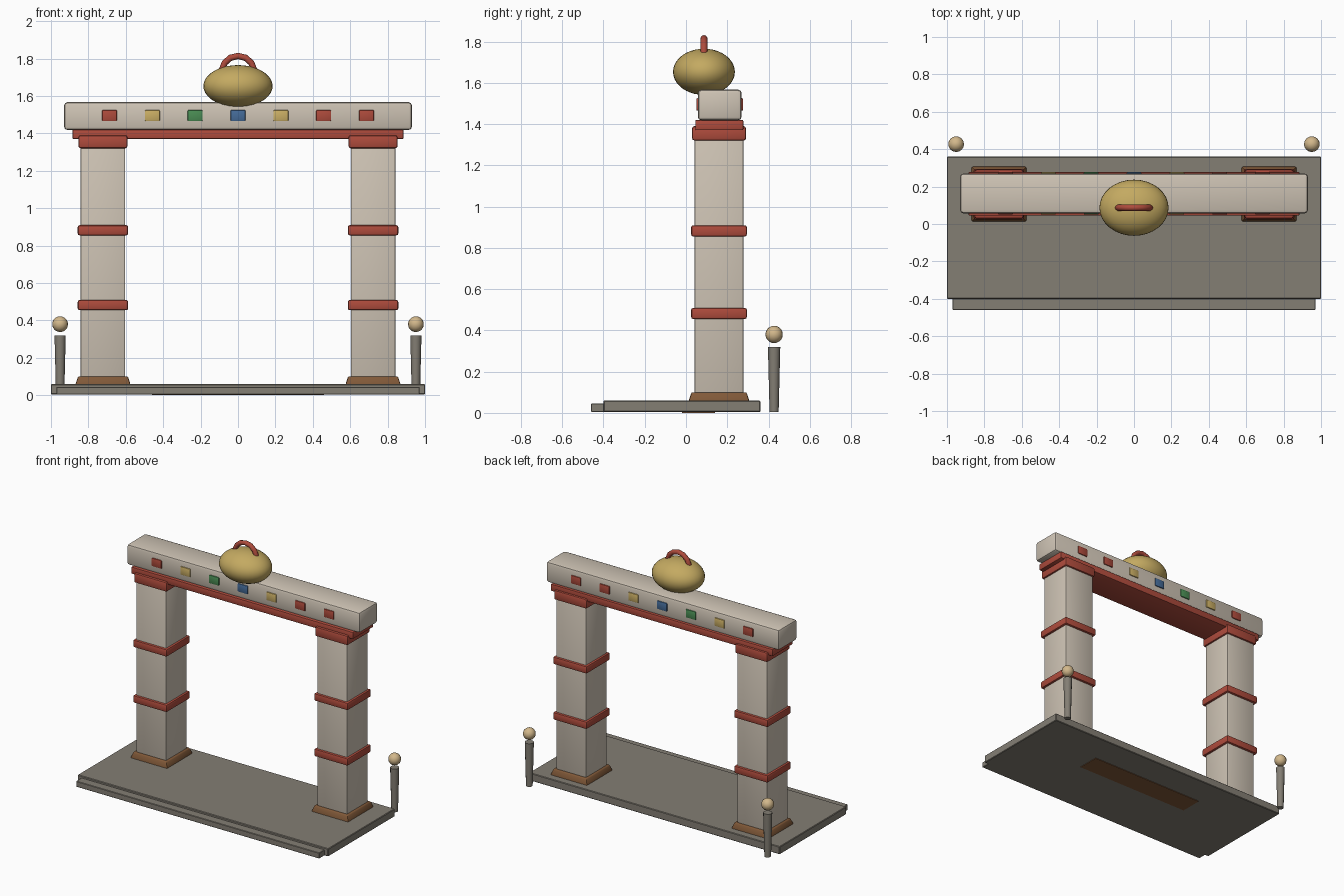
import bpy, bmesh, math
from mathutils import Vector

if "Cube" in bpy.data.objects:
    bpy.data.objects.remove(bpy.data.objects["Cube"])

def mat(name, r, g, b):
    m = bpy.data.materials.new(name)
    m.diffuse_color = (r, g, b, 1)
    m.use_nodes = True
    m.node_tree.nodes["Principled BSDF"].inputs["Base Color"].default_value = m.diffuse_color
    return m

CREAM = mat("cream", .62, .55, .46)
RED = mat("red", .42, .07, .045)
BROWN = mat("brown", .22, .10, .04)
STONE = mat("stone", .23, .21, .175)
GOLD = mat("gold", .55, .40, .12)
YELLOW = mat("yellow", .60, .43, .13)
GREEN = mat("green", .07, .27, .09)
BLUE = mat("blue", .06, .15, .32)
LAMP = mat("lamp", .65, .48, .26)

def finish(name, bm, m, smooth=None):
    me = bpy.data.meshes.new(name)
    bmesh.ops.recalc_face_normals(bm, faces=bm.faces)
    bm.to_mesh(me)
    bm.free()
    ob = bpy.data.objects.new(name, me)
    bpy.context.collection.objects.link(ob)
    me.materials.append(m)
    if smooth:
        bpy.ops.object.select_all(action='DESELECT')
        ob.select_set(True)
        bpy.context.view_layer.objects.active = ob
        bpy.ops.object.shade_smooth_by_angle(angle=math.radians(smooth))
    return ob

def box(name, x, y, z, m, bevel=0.0, top=1.0, segs=2):
    """Box between (min, max) pairs; top scales the upper face."""
    bm = bmesh.new()
    bmesh.ops.create_cube(bm, size=1)
    c = [(a + b) / 2 for a, b in (x, y, z)]
    s = [b - a for a, b in (x, y, z)]
    for v in bm.verts:
        k = top if v.co.z > 0 else 1
        v.co = Vector((c[0] + v.co.x * s[0] * k, c[1] + v.co.y * s[1] * k, c[2] + v.co.z * s[2]))
    if bevel:
        bmesh.ops.bevel(bm, geom=bm.edges[:], offset=bevel, segments=segs, affect='EDGES', profile=.5)
    return finish(name, bm, m, 35 if bevel else None)

def ellipsoid(name, c, r, m, u, v):
    bm = bmesh.new()
    bmesh.ops.create_uvsphere(bm, u_segments=u, v_segments=v, radius=1)
    for w in bm.verts:
        w.co = Vector([c[i] + w.co[i] * r[i] for i in range(3)])
    return finish(name, bm, m, 60)

# floor slab, front step and underside plate
box("floor_slab", (-1, 1), (-.40, .36), (.004, .06), STONE, .004, segs=1)
box("front_step", (-.97, .97), (-.46, -.39), (.004, .045), STONE, .003, segs=1)
box("underside_plate", (-.46, .46), (-.02, .14), (0, .02), BROWN)

CY = .16
for side, sx in (("left", -1), ("right", 1)):
    px = .722 * sx

    def around(h):
        return (px - h, px + h), (CY - h, CY + h)

    # pillar with plinth, bands and capital
    box(side + "_plinth", *around(.148), (.055, .10), BROWN, .006, top=.9)
    box(side + "_pillar", *around(.119), (.07, 1.35), CREAM, .008)
    for i, z in enumerate((.482, .882)):
        box(f"{side}_band_{i + 1}", *around(.135), (z - .027, z + .027), RED, .01)
    box(side + "_capital", *around(.131), (1.32, 1.39), RED, .012)

    # bollard with lamp ball behind the slab
    bm = bmesh.new()
    bmesh.ops.create_cone(bm, cap_ends=True, segments=12, radius1=.022, radius2=.03, depth=.315)
    bmesh.ops.translate(bm, verts=bm.verts, vec=(.951 * sx, .427, .1625))
    finish(side + "_bollard", bm, STONE, 40)
    ellipsoid(side + "_lamp_ball", (.951 * sx, .427, .38), (.042,) * 3, LAMP, 16, 10)

# lintel beams
box("red_lintel", (-.885, .885), (.045, .278), (1.37, 1.42), RED, .006)
box("top_beam", (-.93, .93), (.057, .27), (1.418, 1.567), CREAM, .018)

# coloured tiles on the front and back of the beam
for i, m in enumerate((RED, YELLOW, GREEN, BLUE, YELLOW, RED, RED)):
    x = (i - 3) * .229
    for face, y in (("front", (.050, .07)), ("back", (.26, .277))):
        box(f"{face}_tile_{i + 1}", (x - .04, x + .04), y, (1.465, 1.525), m, .006)

# golden ornament with an arched handle
ellipsoid("gold_ornament", (0, .087, 1.653), (.185, .15, .112), GOLD, 32, 20)
bm = bmesh.new()
rings, n, R, r = 9, 10, .087, .017
loops = []
for i in range(rings):
    a = math.pi * (i / (rings - 1) * 1.2 - .1)
    loops.append([bm.verts.new(((R + r * math.cos(t)) * math.cos(a), .087 + r * math.sin(t),
                                1.727 + (R + r * math.cos(t)) * math.sin(a)))
                  for t in (2 * math.pi * j / n for j in range(n))])
for a, b in zip(loops, loops[1:]):
    for j in range(n):
        k = (j + 1) % n
        bm.faces.new((a[j], a[k], b[k], b[j]))
bm.faces.new(loops[0])
bm.faces.new(loops[-1])
finish("ornament_handle", bm, RED, 45)
